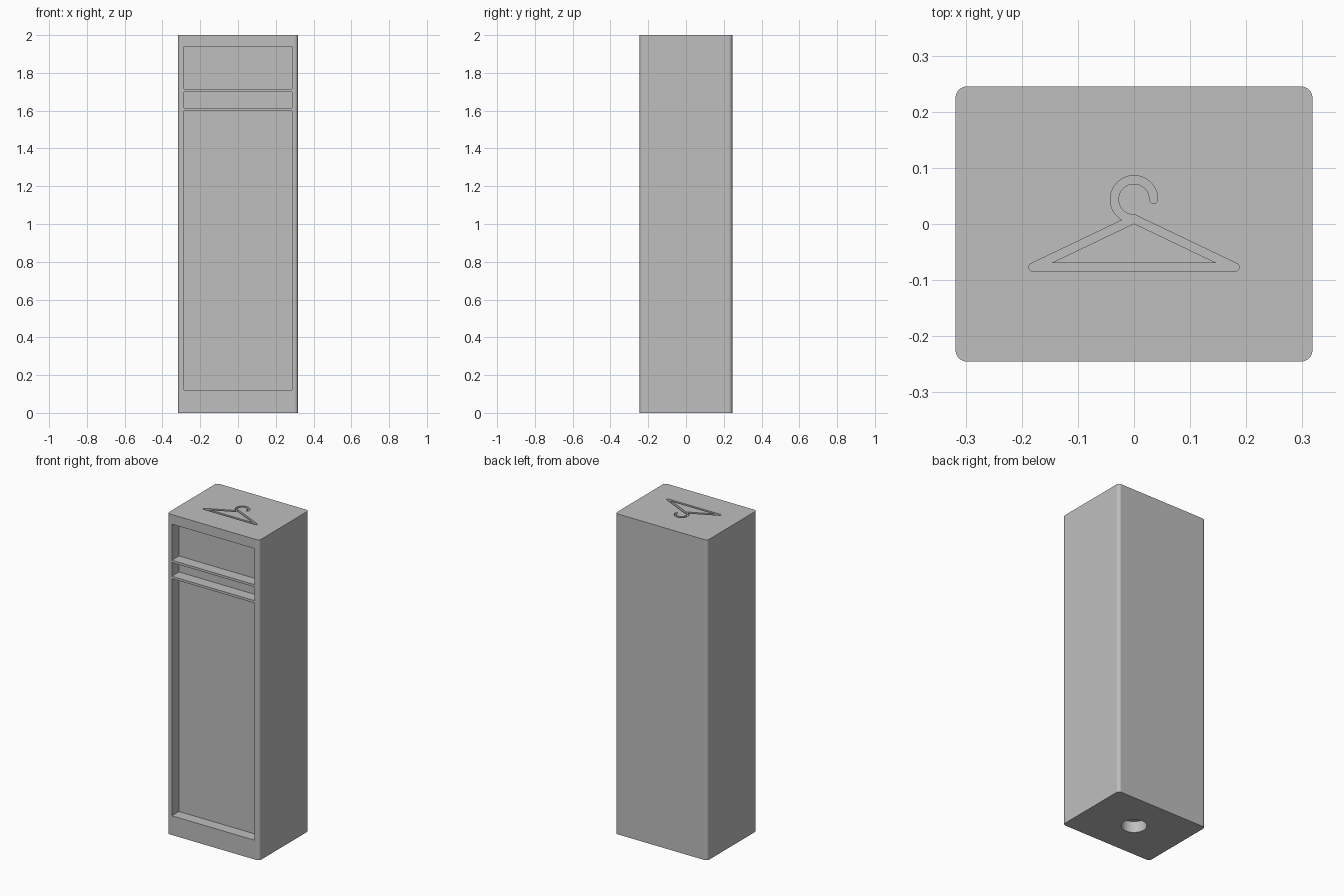
import bpy, bmesh
from math import sin, cos, pi, atan2
from mathutils import Vector

if "Cube" in bpy.data.objects:
    bpy.data.objects.remove(bpy.data.objects["Cube"], do_unlink=True)

WIDTH, DEPTH, HEIGHT = 0.636, 0.49, 2.0
FRONT = -DEPTH / 2
RECESS = 0.07
ENGRAVE = 0.015
MARGIN = 0.05

# Single grey finish
grey = bpy.data.materials.new("plain grey")
grey.use_nodes = True
colour = (0.52, 0.52, 0.52, 1)
grey.diffuse_color = colour
grey.node_tree.nodes["Principled BSDF"].inputs["Base Color"].default_value = colour


def prism(name, outline, low, high):
    """Extrude a counterclockwise outline in the xy plane from low to high."""
    bm = bmesh.new()
    base = bm.faces.new([bm.verts.new((x, y, low)) for x, y in outline])
    top = bmesh.ops.extrude_face_region(bm, geom=[base])["geom"]
    moved = [v for v in top if isinstance(v, bmesh.types.BMVert)]
    bmesh.ops.translate(bm, verts=moved, vec=(0, 0, high - low))
    bmesh.ops.recalc_face_normals(bm, faces=bm.faces)
    mesh = bpy.data.meshes.new(name)
    bm.to_mesh(mesh)
    bm.free()
    mesh.materials.append(grey)
    obj = bpy.data.objects.new(name, mesh)
    bpy.context.collection.objects.link(obj)
    return obj


def arc(centre, radius, start, end, steps):
    angles = [start + (end - start) * i / steps for i in range(steps + 1)]
    return [(centre[0] + radius * cos(a), centre[1] + radius * sin(a)) for a in angles]


def rectangle(x0, x1, y0, y1):
    return [(x0, y0), (x1, y0), (x1, y1), (x0, y1)]


def rounded_rectangle(hx, hy, r):
    points = []
    for i, (sx, sy) in enumerate([(1, 1), (-1, 1), (-1, -1), (1, -1)]):
        start = i * pi / 2
        points += arc((sx * (hx - r), sy * (hy - r)), r, start, start + pi / 2, 8)
    return points


def bar(a, b, r):
    """Outline of a straight stroke with round ends."""
    angle = atan2(b[1] - a[1], b[0] - a[0])
    return (arc(b, r, angle - pi / 2, angle + pi / 2, 10)
            + arc(a, r, angle + pi / 2, angle + pi * 1.5, 10))


def hook(centre, radius, r):
    """Outline of a three-quarter ring stroke with a round tip."""
    tip = (centre[0] + radius, centre[1])
    return (arc(centre, radius + r, 0, pi * 1.5, 48)
            + arc(centre, radius - r, pi * 1.5, 0, 48)
            + arc(tip, r, pi, pi * 2, 10)[1:-1])


def carve(target, cutter):
    cutter.hide_render = True
    mod = target.modifiers.new("carve", "BOOLEAN")
    mod.operation = "DIFFERENCE"
    mod.solver = "EXACT"
    mod.object = cutter
    bpy.context.view_layer.objects.active = target
    bpy.ops.object.modifier_apply(modifier=mod.name)
    bpy.data.objects.remove(cutter, do_unlink=True)


# Cabinet body with rounded upright corners
cabinet = prism("wardrobe_body", rounded_rectangle(WIDTH / 2, DEPTH / 2, 0.02), 0, HEIGHT)

# Front compartments, leaving two thin shelves between them
for low, high in [(0.12, 1.6), (1.615, 1.7), (1.715, 1.94)]:
    opening = rectangle(-0.285, 0.285, FRONT - MARGIN, FRONT + RECESS)
    carve(cabinet, prism("compartment_cutter", opening, low, high))

# Round socket in the underside
socket = arc((0, 0), 0.072, 0, 2 * pi, 64)[:-1]
carve(cabinet, prism("socket_cutter", socket, -MARGIN, 0.07))

# Coat hanger engraved in the top
apex, left, right = (0, 0.009), (0.18, -0.077), (-0.18, -0.077)
stroke = 0.0073
strokes = [bar(apex, left, stroke), bar(left, right, stroke), bar(right, apex, stroke),
           hook((0, 0.044), 0.035, stroke)]
for outline in strokes:
    carve(cabinet, prism("hanger_cutter", outline, HEIGHT - ENGRAVE, HEIGHT + MARGIN))

# Smooth the rounded corners while keeping the panels flat
bpy.ops.object.select_all(action="DESELECT")
cabinet.select_set(True)
bpy.context.view_layer.objects.active = cabinet
bpy.ops.object.shade_smooth_by_angle(angle=pi / 6)
weighted = cabinet.modifiers.new("flat panels", "WEIGHTED_NORMAL")
weighted.keep_sharp = True
